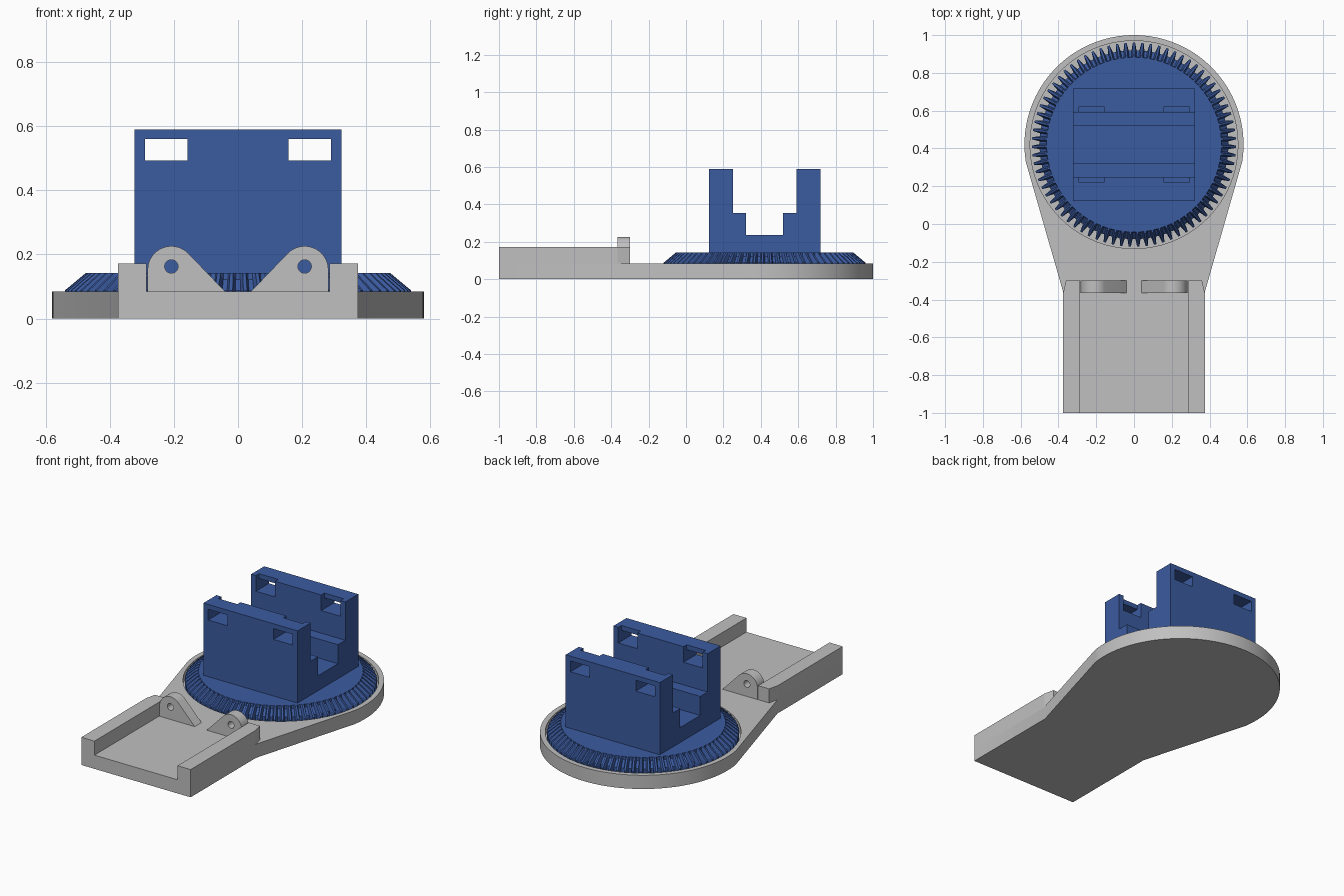
import bpy, bmesh, math

if "Cube" in bpy.data.objects:
    bpy.data.objects.remove(bpy.data.objects["Cube"])

CY = 0.42        # centre of the turntable along y
DECK = 0.085     # top of the base plate


def material(name, rgb):
    m = bpy.data.materials.new(name)
    m.diffuse_color = (*rgb, 1)
    m.use_nodes = True
    m.node_tree.nodes["Principled BSDF"].inputs["Base Color"].default_value = m.diffuse_color
    return m


GREY = material("light_grey", (0.527, 0.527, 0.527))
BLUE = material("blue", (0.044, 0.105, 0.352))


def finish(name, bm, mat):
    bmesh.ops.recalc_face_normals(bm, faces=bm.faces)
    me = bpy.data.meshes.new(name)
    bm.to_mesh(me)
    bm.free()
    me.materials.append(mat)
    ob = bpy.data.objects.new(name, me)
    bpy.context.collection.objects.link(ob)
    return ob


def prism(name, profile, axis, lo, hi, mat):
    """Extrude a 2D outline along the x, y or z axis."""
    place = {"x": lambda a, b, t: (t, a, b),
             "y": lambda a, b, t: (a, t, b),
             "z": lambda a, b, t: (a, b, t)}[axis]
    bm = bmesh.new()
    r0 = [bm.verts.new(place(a, b, lo)) for a, b in profile]
    r1 = [bm.verts.new(place(a, b, hi)) for a, b in profile]
    bm.faces.new(r0)
    bm.faces.new(r1)
    n = len(profile)
    for i in range(n):
        j = (i + 1) % n
        bm.faces.new((r0[i], r0[j], r1[j], r1[i]))
    return finish(name, bm, mat)


def rect(x0, x1, y0, y1):
    return [(x0, y0), (x1, y0), (x1, y1), (x0, y1)]


def arc(cx, cy, r, a0, a1, n):
    return [(cx + r * math.cos(a0 + (a1 - a0) * i / n),
             cy + r * math.sin(a0 + (a1 - a0) * i / n)) for i in range(n + 1)]


def circle(cx, cy, r, n):
    return arc(cx, cy, r, 0, math.tau, n)[:-1]


def cut(ob, cutter):
    mod = ob.modifiers.new("cut", "BOOLEAN")
    mod.operation = "DIFFERENCE"
    mod.solver = "EXACT"
    mod.object = cutter
    bpy.context.view_layer.objects.active = ob
    bpy.ops.object.modifier_apply(modifier=mod.name)
    bpy.data.objects.remove(cutter)


def smooth(ob):
    bpy.ops.object.select_all(action="DESELECT")
    ob.select_set(True)
    bpy.context.view_layer.objects.active = ob
    bpy.ops.object.shade_smooth_by_angle(angle=math.radians(25))


# Base plate: round end, tapered neck, straight arm, shallow round recess
a = -math.radians(9)
outline = [(-0.375, -0.36), (-0.375, -1), (0.375, -1), (0.375, -0.36)]
outline += arc(0, CY, 0.58, a, math.pi - a, 72)
base = prism("base_plate", outline, "z", 0, DECK, GREY)
cut(base, prism("recess_cutter", circle(0, CY, 0.55, 96), "z", 0.04, 0.2, GREY))
smooth(base)

# Side rails and pivot lugs, mirrored left and right
for side, s in (("left", -1), ("right", 1)):
    rail = [(s * 0.285, -1), (s * 0.375, -1), (s * 0.375, -0.365),
            (s * 0.36, -0.30), (s * 0.285, -0.30)]
    prism(side + "_rail", rail, "z", DECK - 0.005, 0.172, GREY)
    lug = [(0.04, DECK - 0.001), (0.282, DECK - 0.001)]
    lug += arc(0.208, 0.152, 0.074, 0, math.radians(135), 16)
    ob = prism(side + "_pivot_lug", [(s * x, z) for x, z in lug],
               "y", -0.366, -0.299, GREY)
    cut(ob, prism("hole_cutter", circle(s * 0.208, 0.1625, 0.021, 24),
                  "y", -0.5, -0.2, GREY))
    smooth(ob)

# Turntable: bevel gear, each tooth sampled as root, tip, tip, root
TEETH = 75
bm = bmesh.new()
tip = [(0.54, 0.042), (0.54, 0.088), (0.475, 0.142), (0.463, 0.142)]
root = [(0.50, 0.042), (0.50, 0.088), (0.464, 0.122), (0.463, 0.142)]
columns = []
for t in range(TEETH):
    for frac, shape in ((-0.32, root), (-0.13, tip), (0.13, tip), (0.32, root)):
        ang = math.tau * (t + frac) / TEETH + math.pi / 2
        columns.append([bm.verts.new((r * math.cos(ang), CY + r * math.sin(ang), z))
                        for r, z in shape])
for i, c in enumerate(columns):
    d = columns[(i + 1) % len(columns)]
    for k in range(3):
        bm.faces.new((c[k], d[k], d[k + 1], c[k + 1]))
bm.faces.new([c[0] for c in columns])
bm.faces.new([c[3] for c in columns])
finish("bevel_gear_turntable", bm, BLUE)

# Cradle: stepped U profile with a slotted window near each wall end
half = [(0.298, 0.14), (0.298, 0.59), (0.17, 0.59), (0.17, 0.353),
        (0.098, 0.353), (0.098, 0.235)]
profile = [(CY + y, z) for y, z in half] + [(CY - y, z) for y, z in reversed(half)]
cradle = prism("cradle", profile, "x", -0.323, 0.323, BLUE)
for s in (-1, 1):
    x0, x1 = sorted((s * 0.158, s * 0.29))
    cut(cradle, prism("window_cutter", rect(x0, x1, 0.493, 0.56),
                      "y", CY - 0.4, CY + 0.4, BLUE))
    # open notch along the inner face of both walls
    cut(cradle, prism("notch_cutter", rect(x0, x1, CY - 0.201, CY + 0.201),
                      "z", 0.493, 0.7, BLUE))
